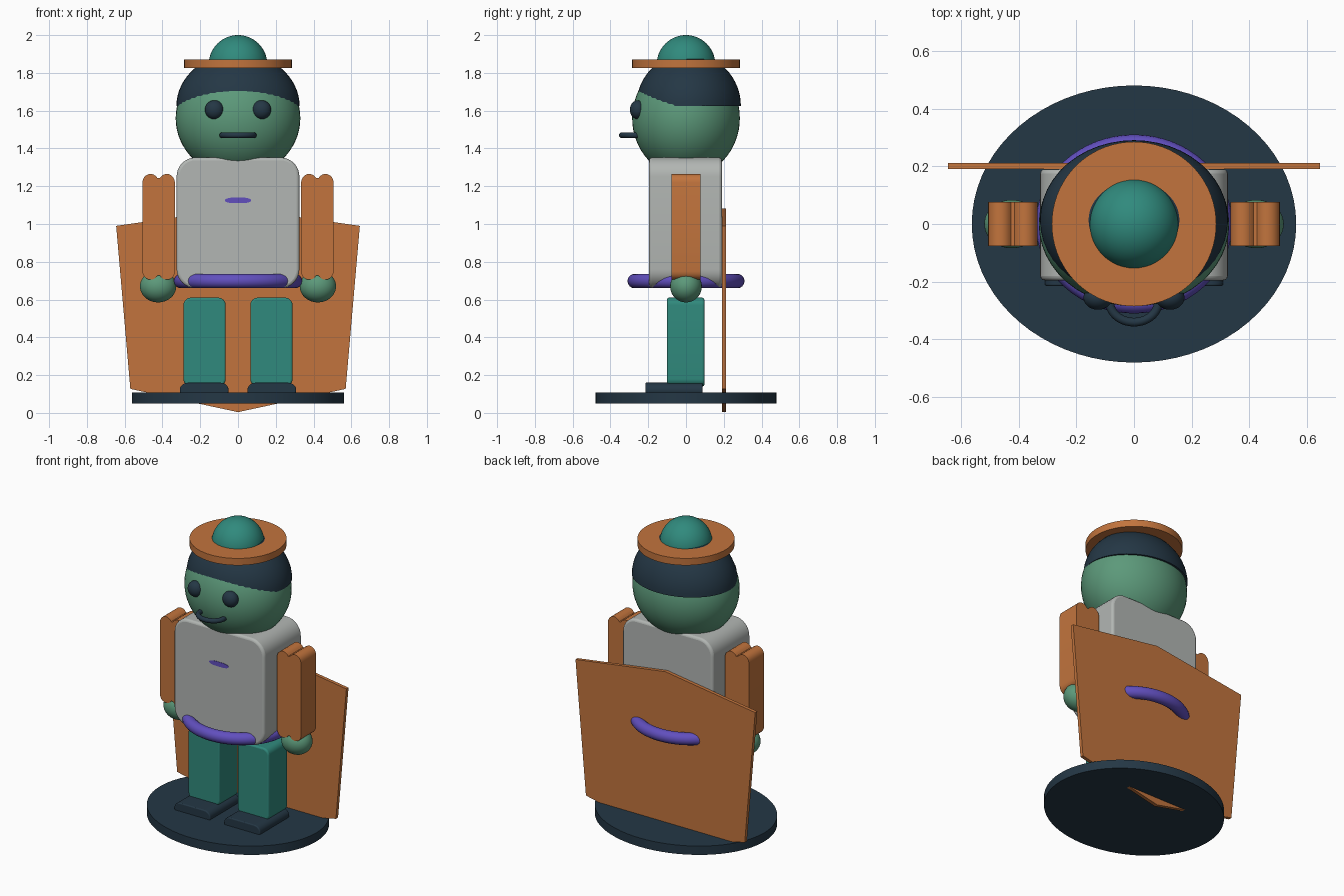
import bpy, bmesh, math

if "Cube" in bpy.data.objects:
    bpy.data.objects.remove(bpy.data.objects["Cube"])


def material(name, r, g, b):
    def lin(c):
        c /= 255
        return c / 12.92 if c < 0.04 else ((c + 0.055) / 1.055) ** 2.4
    m = bpy.data.materials.new(name)
    m.diffuse_color = (lin(r), lin(g), lin(b), 1)
    m.use_nodes = True
    m.node_tree.nodes["Principled BSDF"].inputs["Base Color"].default_value = m.diffuse_color
    return m


SKIN = material("green_skin", 92, 153, 122)
ORANGE = material("orange", 194, 116, 61)
NAVY = material("navy", 36, 55, 69)
GREY = material("light_grey", 178, 182, 179)
PURPLE = material("purple", 97, 79, 190)
TEAL = material("teal", 48, 138, 125)


def finish(bm, name, mat, bevel=0):
    bmesh.ops.recalc_face_normals(bm, faces=bm.faces)
    me = bpy.data.meshes.new(name)
    bm.to_mesh(me)
    bm.free()
    me.materials.append(mat)
    ob = bpy.data.objects.new(name, me)
    bpy.context.collection.objects.link(ob)
    if bevel:
        mod = ob.modifiers.new("soft_edges", 'BEVEL')
        mod.width, mod.segments, mod.limit_method = bevel, 3, 'ANGLE'
        mod.angle_limit = math.radians(40)
    bpy.ops.object.select_all(action='DESELECT')
    bpy.context.view_layer.objects.active = ob
    ob.select_set(True)
    bpy.ops.object.shade_smooth_by_angle(angle=math.radians(35))
    return ob


def ball(name, mat, loc, radii, cut=None):
    bm = bmesh.new()
    bmesh.ops.create_uvsphere(bm, u_segments=48, v_segments=32, radius=1)
    for v in bm.verts:
        v.co = [loc[i] + v.co[i] * radii[i] for i in range(3)]
    if cut is not None:  # keep only what lies above the cut height
        geom = bm.verts[:] + bm.edges[:] + bm.faces[:]
        bmesh.ops.bisect_plane(bm, geom=geom, plane_co=(0, 0, cut),
                               plane_no=(0, 0, 1), clear_inner=True, dist=1e-5)
        bmesh.ops.holes_fill(bm, edges=[e for e in bm.edges if e.is_boundary])
    return finish(bm, name, mat)


def disc(name, mat, rx, ry, z0, z1):
    bm = bmesh.new()
    bmesh.ops.create_cone(bm, cap_ends=True, segments=72, radius1=1, radius2=1, depth=1)
    for v in bm.verts:
        v.co = (v.co.x * rx, v.co.y * ry, z0 if v.co.z < 0 else z1)
    return finish(bm, name, mat)


def ring(name, mat, loc, rx, ry, tube, tube_z):
    bm = bmesh.new()
    n, m = 64, 16
    rows = []
    for i in range(n):
        a = math.tau * i / n
        rows.append([])
        for j in range(m):
            b = math.tau * j / m
            rows[-1].append(bm.verts.new((
                loc[0] + (rx + tube * math.cos(b)) * math.cos(a),
                loc[1] + (ry + tube * math.cos(b)) * math.sin(a),
                loc[2] + tube_z * math.sin(b))))
    for i in range(n):
        p, q = rows[i], rows[(i + 1) % n]
        for j in range(m):
            k = (j + 1) % m
            bm.faces.new((p[j], q[j], q[k], p[k]))
    return finish(bm, name, mat)


def prism(name, mat, outline, y0, y1, bevel=0):
    """Extrude an x-z outline from y0 to y1."""
    bm = bmesh.new()
    f = bm.faces.new([bm.verts.new((x, y0, z)) for x, z in outline])
    ext = bmesh.ops.extrude_face_region(bm, geom=[f])
    for v in ext["geom"]:
        if isinstance(v, bmesh.types.BMVert):
            v.co.y = y1
    return finish(bm, name, mat, bevel)


def arc(cx, cz, rx, rz, a0, a1, n=8):
    return [(cx + rx * math.cos(math.radians(a0 + (a1 - a0) * i / n)),
             cz + rz * math.sin(math.radians(a0 + (a1 - a0) * i / n)))
            for i in range(n + 1)]


def rounded(x0, x1, z0, z1, rx, rz):
    return (arc(x1 - rx, z1 - rz, rx, rz, 0, 90) + arc(x0 + rx, z1 - rz, rx, rz, 90, 180)
            + arc(x0 + rx, z0 + rz, rx, rz, 180, 270) + arc(x1 - rx, z0 + rz, rx, rz, 270, 360))


# Stand and cape
disc("stand", NAVY, 0.562, 0.48, 0.05, 0.107)
prism("cape", ORANGE, [(-0.645, 0.99), (-0.57, 0.127), (0, 0.004), (0.57, 0.127),
                       (0.645, 0.99), (0, 1.083)], 0.19, 0.212)

# Torso, belt and chest mark
prism("torso", GREY, rounded(-0.325, 0.325, 0.66, 1.352, 0.1, 0.1), -0.195, 0.19, 0.015)
ring("belt", PURPLE, (0, 0, 0.698), 0.303, 0.273, 0.037, 0.038)
prism("chest_mark", PURPLE, rounded(-0.07, 0.07, 1.11, 1.14, 0.05, 0.014), -0.197, -0.19)

# Limbs
for side, s in (("left", -1), ("right", 1)):
    def mirrored(points):
        return [(s * x, z) for x, z in points]

    prism(side + "_leg", TEAL, mirrored(rounded(0.065, 0.289, 0.14, 0.61, 0.04, 0.04)),
          -0.1, 0.097, 0.01)
    prism(side + "_shoe", NAVY, mirrored(rounded(0.05, 0.308, 0.08, 0.16, 0.045, 0.038)),
          -0.215, 0.087, 0.006)
    # Sleeve outline has two small humps at each end
    sleeve = (arc(0.463, 1.22, 0.043, 0.045, 0, 150) + arc(0.377, 1.22, 0.043, 0.045, 30, 180)
              + arc(0.377, 0.75, 0.043, 0.045, 180, 330) + arc(0.463, 0.75, 0.043, 0.045, 210, 360))
    prism(side + "_sleeve", ORANGE, mirrored(sleeve), -0.077, 0.077)
    ball(side + "_hand", SKIN, (s * 0.423, 0, 0.67), (0.096, 0.084, 0.085))
    ball(side + "_eye", NAVY, (s * 0.125, -0.255, 1.605), (0.05, 0.042, 0.05))

# Head, hair and mouth
ball("head", SKIN, (0, 0, 1.56), (0.33, 0.285, 0.31))
ball("hair", NAVY, (0, 0.0135, 1.625), (0.326, 0.277, 0.28), cut=1.625)
ring("mouth", NAVY, (0, -0.27, 1.47), 0.084, 0.07, 0.015, 0.015)

# Hat
disc("hat_brim", ORANGE, 0.285, 0.285, 1.825, 1.87)
ball("hat_crown", TEAL, (0, 0, 1.845), (0.155, 0.155, 0.155))
